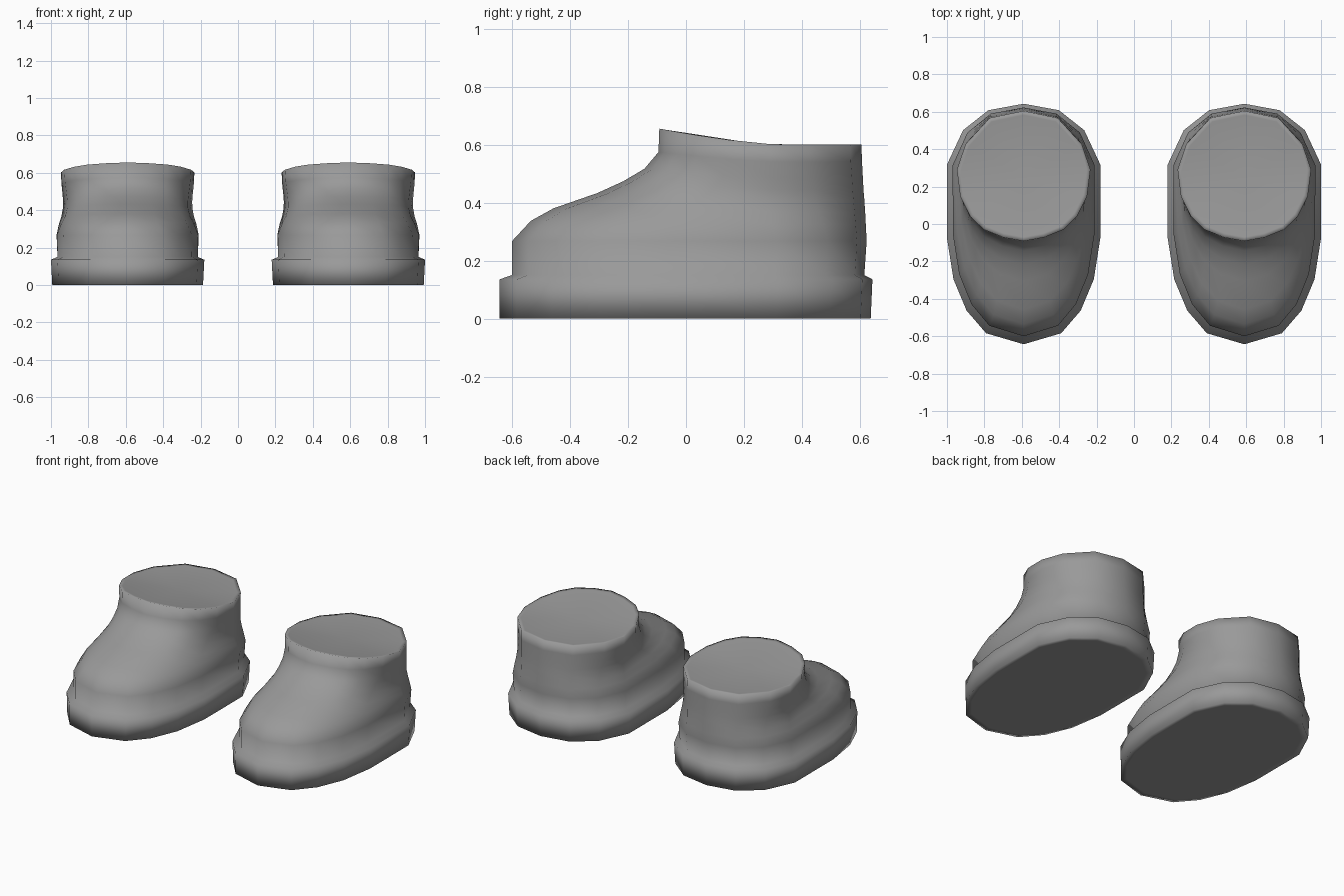
import bpy, bmesh

if "Cube" in bpy.data.objects:
    bpy.data.objects.remove(bpy.data.objects["Cube"])

grey = bpy.data.materials.new("boot grey")
grey.diffuse_color = (0.32, 0.32, 0.32, 1)
grey.use_nodes = True
grey.node_tree.nodes["Principled BSDF"].inputs["Base Color"].default_value = grey.diffuse_color

# Half outlines from heel to toe: (x as share of half width, y as share from toe to heel)
SOLE = [(0, 1), (.46, .973), (.79, .89), (1, .747), (1, .442),
        (.915, .27), (.744, .14), (.49, .046), (0, 0)]
COLLAR = [(0, 1), (.51, .945), (.87, .745), (1, .55), (.95, .345),
          (.80, .19), (.60, .09), (.31, .03), (0, 0)]

# Cross-sections: toe y, toe z, heel y, heel z, half width, blend from sole to collar
# outline, narrowing towards the toe
LEVELS = [
    (-.605, 0, .600, 0, .372, 0, 0),            # flat sole underside
    (-.643, 0, .637, 0, .403, 0, 0),            # sole bottom edge
    (-.643, .135, .643, .135, .41, 0, 0),       # sole top edge
    (-.600, .150, .615, .150, .375, 0, 0),      # foot of the upper
    (-.600, .267, .623, .267, .382, 0, .02),
    (-.535, .337, .620, .325, .378, .12, .10),  # toe cap
    (-.457, .380, .618, .365, .374, .25, .17),
    (-.305, .433, .615, .410, .368, .50, .17),  # instep
    (-.215, .474, .612, .445, .363, .65, .13),
    (-.143, .517, .610, .485, .360, .82, .08),
    (-.095, .574, .607, .540, .357, 1, .02),    # ankle
    (-.092, .655, .605, .600, .357, 1, 0),      # collar rim
    (-.070, .651, .583, .598, .335, 1, 0),      # rounded inner lip
]


def section(toe_y, toe_z, heel_y, heel_z, half, blend, pinch):
    """One closed 16-sided ring, rising towards the toe side."""
    pts = []
    for (sx, sy), (cx, cy) in zip(SOLE, COLLAR):
        v = sy + (cy - sy) * blend
        x = half * (sx + (cx - sx) * blend) * (1 - pinch * (1 - v))
        y = toe_y + (heel_y - toe_y) * v
        rise = max(0, (.32 - y) / (.32 - toe_y)) ** 1.4
        pts.append((x, y, heel_z + (toe_z - heel_z) * rise))
    return pts + [(-x, y, z) for x, y, z in pts[7:0:-1]]


def make_boot(name, cx):
    bm = bmesh.new()
    rings = [[bm.verts.new(p) for p in section(*lv)] for lv in LEVELS]
    for a, b in zip(rings, rings[1:]):
        for i in range(16):
            j = (i + 1) % 16
            bm.faces.new((a[i], a[j], b[j], b[i]))
    # Closed top of the collar
    mid = bm.verts.new((0, .25, .602))
    for i in range(16):
        bm.faces.new((rings[-1][i], rings[-1][(i + 1) % 16], mid))
    # Flat sole underside
    under = bm.faces.new(rings[0])
    bmesh.ops.recalc_face_normals(bm, faces=bm.faces)
    for f in bm.faces:
        f.smooth = f is not under
    mesh = bpy.data.meshes.new(name)
    bm.to_mesh(mesh)
    bm.free()
    mesh.materials.append(grey)
    ob = bpy.data.objects.new(name, mesh)
    ob.location.x = cx
    bpy.context.collection.objects.link(ob)


make_boot("left_boot", -.59)
make_boot("right_boot", .59)
